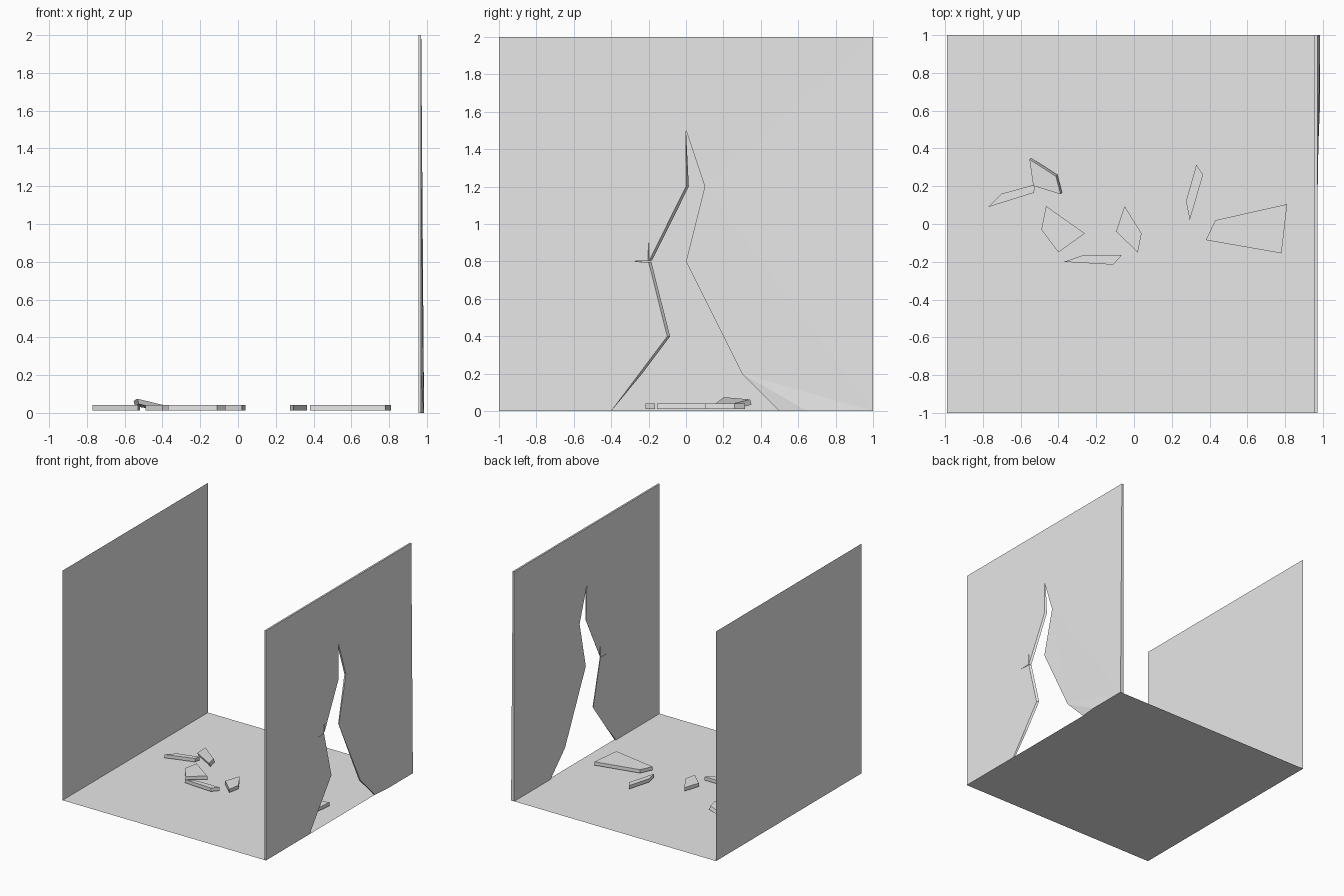
import bpy, bmesh
from mathutils import Vector

cube = bpy.data.objects.get("Cube")
if cube:
    bpy.data.objects.remove(cube)

grey = bpy.data.materials.new("plaster_grey")
grey.use_nodes = True
grey.diffuse_color = (0.8, 0.8, 0.8, 1)
grey.node_tree.nodes["Principled BSDF"].inputs["Base Color"].default_value = grey.diffuse_color


def slab(name, points, offset=None, adjust=None):
    """A flat polygon, extruded along offset when one is given."""
    bm = bmesh.new()
    face = bm.faces.new([bm.verts.new(p) for p in points])
    if offset:
        new = bmesh.ops.extrude_face_region(bm, geom=[face], use_keep_orig=True)["geom"]
        moved = [v for v in new if isinstance(v, bmesh.types.BMVert)]
        bmesh.ops.translate(bm, verts=moved, vec=Vector(offset))
        bmesh.ops.recalc_face_normals(bm, faces=bm.faces)
    if adjust:
        for v in bm.verts:
            adjust(v.co)
    bmesh.ops.triangulate(bm, faces=[f for f in bm.faces if len(f.verts) > 4])
    mesh = bpy.data.meshes.new(name)
    bm.to_mesh(mesh)
    bm.free()
    mesh.materials.append(grey)
    obj = bpy.data.objects.new(name, mesh)
    bpy.context.collection.objects.link(obj)
    return obj


# Room shell: floor sheet and intact wall sheet
slab("floor", [(-0.99, -1, 0), (0.97, -1, 0), (0.97, 1, 0), (-0.99, 1, 0)])
slab("intact_wall", [(-0.99, -1, 0), (-0.99, -1, 2), (-0.99, 1, 2), (-0.99, 1, 0)])

# Broken wall: outline with a jagged opening and two hairline slits
front_edge = [(-0.4, 0), (-0.25, 0.2), (-0.1, 0.4), (-0.2, 0.797), (-0.31, 0.8),
              (-0.203, 0.803), (-0.2, 0.93), (-0.196, 0.806), (0, 1.2), (0, 1.5)]
back_edge = [(0.1, 1.2), (0, 0.8), (0.3, 0.2), (0.5, 0)]
outline = [(-1, 2), (-1, 0)] + front_edge + back_edge + [(0.65, 0), (1, 0), (1, 2)]
OUTER, INNER = 0.97, 0.955


def chip(co):
    # Inner lip of the break overhangs; the outer foot flares slightly
    inner = co.x < 0.96
    if inner and -0.35 < co.y < 0.05 and 0.1 < co.z < 1.4:
        co.y += 0.015
    if not inner and co.z < 0.01 and co.y > 0.55:
        co.x += 0.015


slab("broken_wall", [(OUTER, y, z) for y, z in outline], (INNER - OUTER, 0, 0), chip)

# Rubble pieces lying on the floor
rubble = [
    [(-0.77, 0.09), (-0.7, 0.16), (-0.52, 0.21), (-0.53, 0.165)],
    [(-0.465, 0.095), (-0.26, -0.05), (-0.4, -0.15), (-0.49, -0.03)],
    [(-0.05, 0.095), (0.04, -0.05), (0.02, -0.15), (-0.095, -0.04)],
    [(-0.37, -0.2), (-0.27, -0.165), (-0.065, -0.165), (-0.11, -0.215)],
    [(0.33, 0.315), (0.365, 0.26), (0.295, 0.02), (0.275, 0.12)],
    [(0.43, 0.02), (0.81, 0.105), (0.78, -0.155), (0.38, -0.085)],
]
for i, shape in enumerate(rubble):
    slab(f"rubble_{i + 1}", [(x, y, 0.012) for x, y in shape], (0, 0, 0.03))

# One piece leaning on its neighbour
leaning = [(-0.545, 0.35, 0.035), (-0.405, 0.26, 0.012), (-0.38, 0.165, 0.012), (-0.525, 0.21, 0.047)]
slab("leaning_rubble", leaning, (-0.008, -0.008, 0.028))
